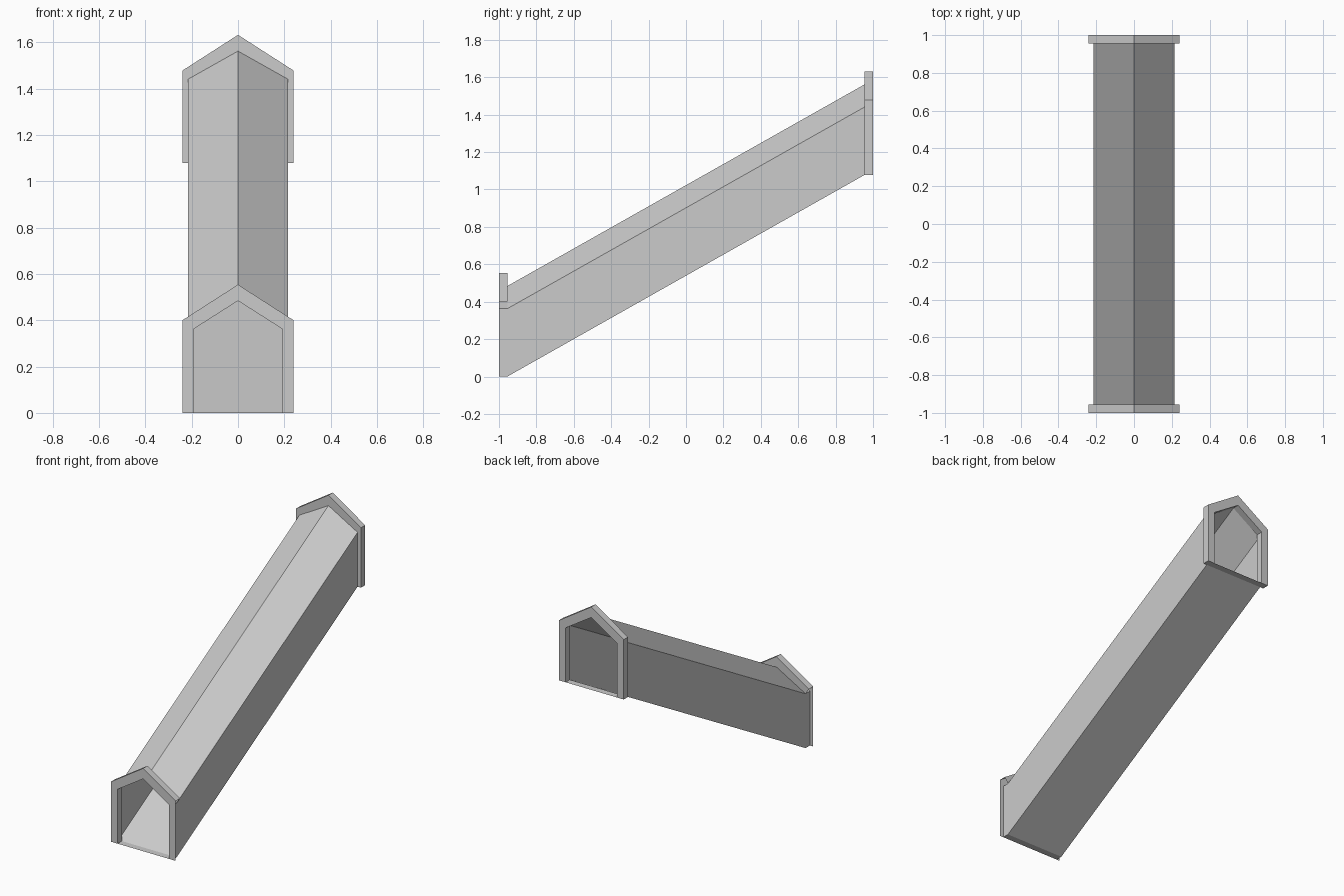
import bpy, bmesh

if "Cube" in bpy.data.objects:
    bpy.data.objects.remove(bpy.data.objects["Cube"])

RISE = 1.078                 # height gained along the slope
WALL, EAVE, APEX = 0.215, 0.363, 0.484
OUT, TOP_EAVE, TOP_APEX = 0.24, 0.40, 0.554
POST = 0.19
Y0, Y1 = 0.955, 1.0          # inner and outer depth of the end frames


def make(name, polys):
    """Build one object from a list of polygons given as coordinates."""
    bm = bmesh.new()
    for p in polys:
        bm.faces.new([bm.verts.new(c) for c in p])
    bmesh.ops.remove_doubles(bm, verts=bm.verts, dist=1e-5)
    bmesh.ops.recalc_face_normals(bm, faces=bm.faces)
    me = bpy.data.meshes.new(name)
    bm.to_mesh(me)
    bm.free()
    ob = bpy.data.objects.new(name, me)
    bpy.context.collection.objects.link(ob)
    return ob


def place(profile, y, z=0):
    return [(x, y, h + z) for x, h in profile]


def loft(profile, ya, yb, za=0, zb=0, closed=True):
    """Quads joining a profile at two depths."""
    a, b = place(profile, ya, za), place(profile, yb, zb)
    n = len(a)
    return [[a[i], a[(i + 1) % n], b[(i + 1) % n], b[i]]
            for i in range(n if closed else n - 1)]


def mirrored(half):
    """Complete a right-hand profile that ends on the centre line."""
    return half + [(-x, z) for x, z in reversed(half[:-1])]


# sloping tunnel with short level ends
tube = mirrored([(WALL, 0), (WALL, EAVE), (0, APEX)])
make("tunnel", loft(tube, -Y1, -Y0) + loft(tube, -Y0, Y0, 0, RISE)
     + loft(tube, Y0, Y1, RISE, RISE))

# gabled end frames
roof = mirrored([(OUT, TOP_EAVE), (0, TOP_APEX)])
soffit = mirrored([(POST, EAVE), (0, APEX)])
outer = mirrored([(OUT, 0), (OUT, TOP_EAVE), (0, TOP_APEX)])
inner = mirrored([(WALL, 0), (WALL, EAVE), (POST, EAVE), (0, APEX)])
arch = outer + inner[::-1]
gable = roof + [(-WALL, EAVE)] + soffit[::-1] + [(WALL, EAVE)]

# the lower frame is open along its sides
make("lower_frame", [place(arch, -Y1), place(gable, -Y0)]
     + loft(roof, -Y1, -Y0, closed=False)
     + loft(soffit, -Y1, -Y0, closed=False))

# the upper frame is a full solid surround
feet = [[(s * OUT, Y0, RISE), (s * WALL, Y0, RISE),
         (s * WALL, Y1, RISE), (s * OUT, Y1, RISE)] for s in (-1, 1)]
make("upper_frame", [place(arch, Y1, RISE), place(arch, Y0, RISE)]
     + loft(outer, Y0, Y1, RISE, RISE, closed=False)
     + loft(soffit, Y0, Y1, RISE, RISE, closed=False) + feet)

# inner door posts and the wall edge strips beside them
for end, ya, yb, z in (("lower", -Y1, -Y0, 0), ("upper", Y1, Y0, RISE)):
    for side, s in (("left", -1), ("right", 1)):
        for part, xa, xb in (("post", POST, 0.208), ("wall_edge", 0.208, WALL)):
            rect = [(s * xa, 0), (s * xb, 0), (s * xb, EAVE), (s * xa, EAVE)]
            polys = [place(rect, ya, z)]
            if part == "post":
                polys += [place(rect, yb, z)] + loft(rect, ya, yb, z, z)
            make(f"{end}_{side}_{part}", polys)
